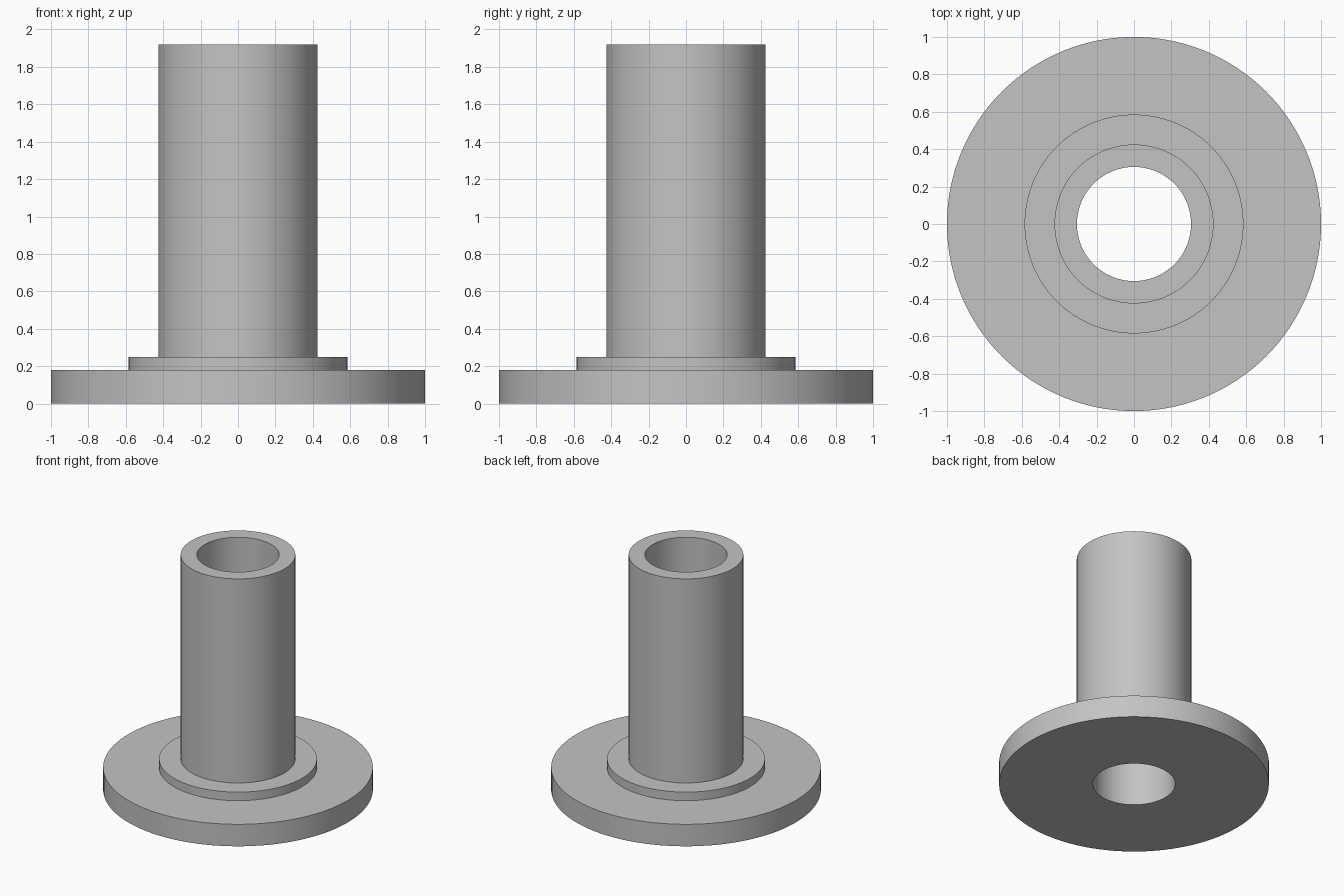
import bpy
import bmesh
import math
from mathutils import Vector

cube = bpy.data.objects.get("Cube")
if cube:
    bpy.data.objects.remove(cube, do_unlink=True)

SEGMENTS = 128
BORE, TUBE, COLLAR, FLANGE = 0.305, 0.425, 0.585, 1.0
FLANGE_TOP, COLLAR_TOP, TUBE_TOP = 0.18, 0.25, 1.92

# Plain grey finish
grey = bpy.data.materials.new("plain grey")
grey.use_nodes = True
colour = (0.55, 0.55, 0.55, 1)
grey.diffuse_color = colour
grey.node_tree.nodes["Principled BSDF"].inputs["Base Color"].default_value = colour


def lathe(name, profile):
    """Turn a closed (radius, height) profile around the z axis."""
    bm = bmesh.new()
    verts = [bm.verts.new((r, 0, z)) for r, z in profile]
    edges = [bm.edges.new((a, b)) for a, b in zip(verts, verts[1:] + verts[:1])]
    bmesh.ops.spin(bm, geom=verts + edges, cent=Vector(), axis=Vector((0, 0, 1)),
                   angle=math.tau, steps=SEGMENTS, use_merge=False)
    bmesh.ops.remove_doubles(bm, verts=bm.verts, dist=0.0001)
    bmesh.ops.recalc_face_normals(bm, faces=bm.faces)
    mesh = bpy.data.meshes.new(name)
    bm.to_mesh(mesh)
    bm.free()
    obj = bpy.data.objects.new(name, mesh)
    bpy.context.collection.objects.link(obj)
    mesh.materials.append(grey)
    bpy.ops.object.select_all(action="DESELECT")
    obj.select_set(True)
    bpy.context.view_layer.objects.active = obj
    bpy.ops.object.shade_smooth_by_angle(angle=math.radians(30))
    return obj


# One turned solid: flange, raised collar and tube, with a bore right through
lathe("flanged_sleeve", [
    (BORE, 0), (FLANGE, 0), (FLANGE, FLANGE_TOP),
    (COLLAR, FLANGE_TOP), (COLLAR, COLLAR_TOP),
    (TUBE, COLLAR_TOP), (TUBE, TUBE_TOP), (BORE, TUBE_TOP),
])
